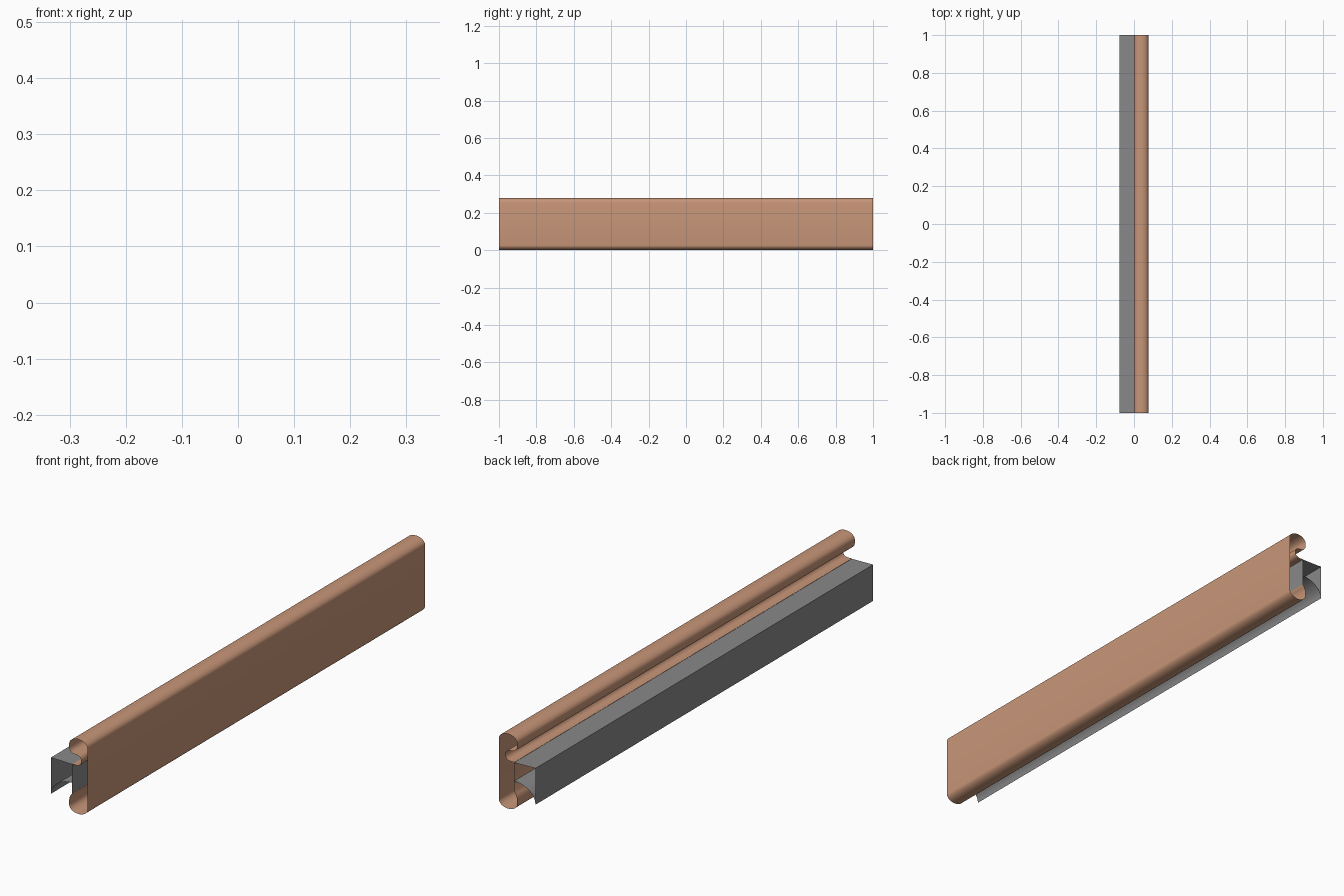
import bpy, math

if "Cube" in bpy.data.objects:
    bpy.data.objects.remove(bpy.data.objects["Cube"])

def material(name, rgb):
    m = bpy.data.materials.new(name)
    m.diffuse_color = (*rgb, 1)
    m.use_nodes = True
    m.node_tree.nodes["Principled BSDF"].inputs["Base Color"].default_value = m.diffuse_color
    return m

def arc(cx, cz, rx, rz, a0, a1, n=10):
    """Elliptical arc in the x-z plane, angles in degrees."""
    pts = []
    for i in range(n + 1):
        a = math.radians(a0 + (a1 - a0) * i / n)
        pts.append((cx + rx * math.cos(a), cz + rz * math.sin(a)))
    return pts

def sheet(name, profile, mat, closed=False):
    """Sweep a thin x-z profile along the full length of y."""
    n = len(profile)
    verts = [(x, y, z) for y in (-1, 1) for x, z in profile]
    faces = [(i, (i + 1) % n, n + (i + 1) % n, n + i)
             for i in range(n if closed else n - 1)]
    me = bpy.data.meshes.new(name)
    me.from_pydata(verts, [], faces)
    me.materials.append(mat)
    ob = bpy.data.objects.new(name, me)
    bpy.context.collection.objects.link(ob)
    bpy.ops.object.select_all(action='DESELECT')
    ob.select_set(True)
    bpy.context.view_layer.objects.active = ob
    bpy.ops.object.shade_smooth_by_angle(angle=math.radians(40))
    return ob

tan = material("tan", (0.58, 0.305, 0.19))
grey = material("grey", (0.25, 0.25, 0.25))

W = 0.076          # outer face position
WALL = 0.0125      # shared wall between rail and box

# Rail shell: flat outer face, rolled top and bottom, hooked groove, inner wall
rail = (arc(W / 2, 0.026, W / 2, 0.026, 180, 360, 16)
        + arc(W / 2, 0.254, W / 2, 0.026, 0, 180, 16)
        + arc(0.022, 0.242, 0.022, 0.022, 180, 270, 6)
        + arc(0.03, 0.20, 0.02, 0.02, 90, -90, 12)
        + [(WALL, 0.18), (WALL, 0.07)]
        + [(0.007, 0.063), (0.002, 0.053), (0, 0.042), (0, 0.026)])
sheet("rail_shell", rail, tan)

# Box channel behind the rail: flat top and back, arched underside
box = ([(WALL + 0.001, 0.072), (WALL + 0.001, 0.179), (-W, 0.181), (-W, 0.045)]
       + arc(WALL, 0.045, W + WALL, 0.065, 170, 90, 8))
sheet("back_channel", box, grey)
